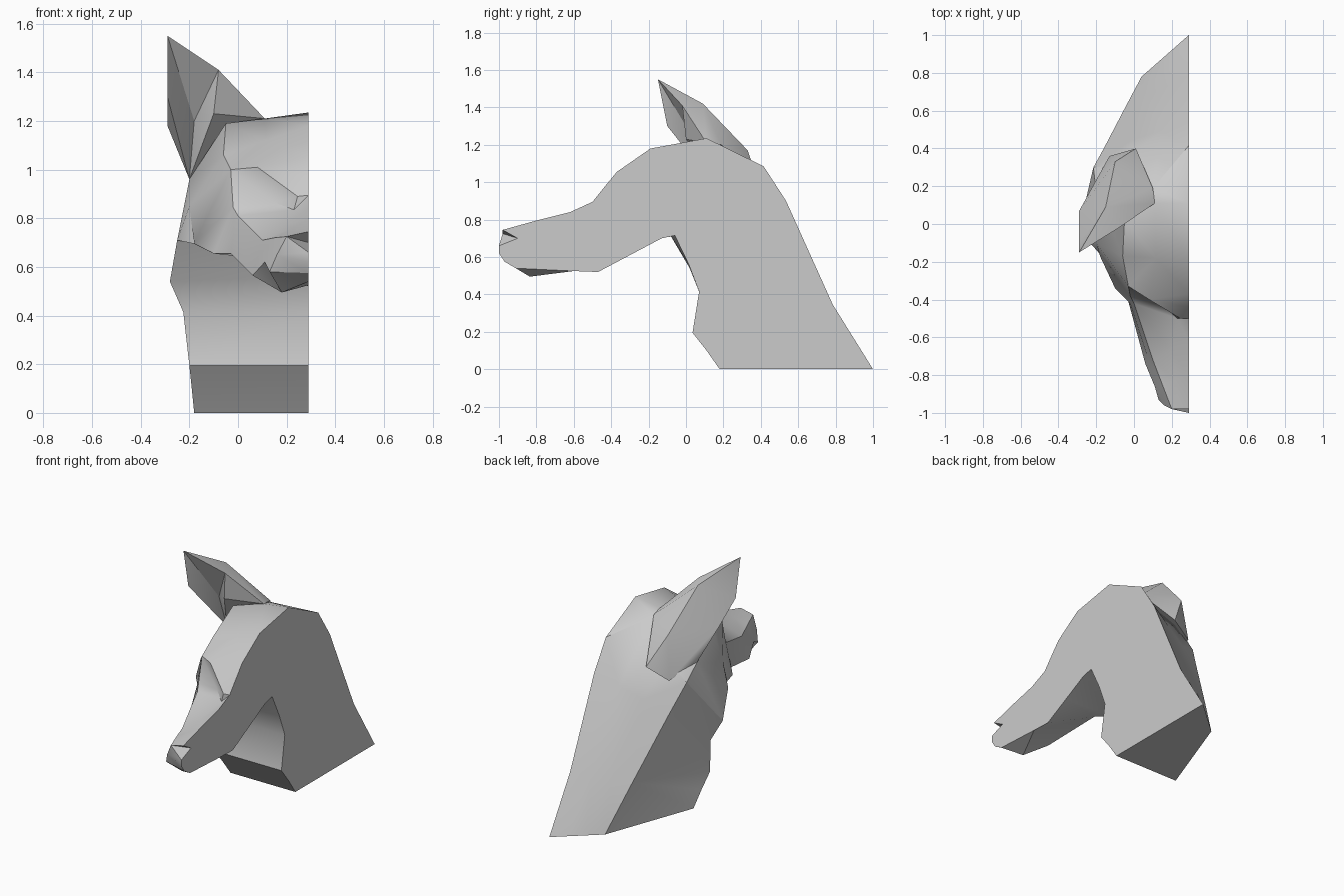
import bpy
import bmesh
import math
from mathutils import Vector

# Remove the default object only
default_cube = bpy.data.objects.get("Cube")
if default_cube:
    bpy.data.objects.remove(default_cube, do_unlink=True)

CUT_X = 0.29        # plane where the bust is sliced in half
SHARP_ANGLE = math.radians(35)

plain_grey = bpy.data.materials.new("plain_grey")
plain_grey.use_nodes = True
colour = (0.6, 0.6, 0.6, 1)
plain_grey.diffuse_color = colour
plain_grey.node_tree.nodes["Principled BSDF"].inputs["Base Color"].default_value = colour


def point(values):
    """Two values lie on the cutting plane, three are free in space."""
    return Vector((CUT_X, *values)) if len(values) == 2 else Vector(values)


def finish(name, bm):
    """Orient the faces, mark hard edges and make the object."""
    bmesh.ops.triangulate(bm, faces=[f for f in bm.faces if len(f.verts) == 4])
    bmesh.ops.recalc_face_normals(bm, faces=bm.faces[:])
    for face in bm.faces:
        face.smooth = True
    for edge in bm.edges:
        edge.smooth = edge.calc_face_angle(0) < SHARP_ANGLE
    mesh = bpy.data.meshes.new(name)
    bm.to_mesh(mesh)
    bm.free()
    mesh.materials.append(plain_grey)
    obj = bpy.data.objects.new(name, mesh)
    bpy.context.collection.objects.link(obj)
    return obj


def section(crown, brow, ridge, side, jaw, throat):
    """One rib of the half head; missing brow or ridge points are spaced evenly."""
    crown, side, jaw, throat = map(point, (crown, side, jaw, throat))
    if ridge is None:
        ridge = crown.lerp(side, 0.66)
    ridge = point(ridge)
    brow = crown.lerp(ridge, 0.5) if brow is None else point(brow)
    return [crown, brow, ridge, side, jaw, throat]


# Muzzle ribs, from the nose back to the cheek
muzzle = [
    section((-.98, .745), None, (.2, -.98, .725), (.16, -.96, .65), (.13, -.93, .58), (-.97, .575)),
    section((-.8, .795), None, (.15, -.85, .72), (.11, -.86, .62), (.18, -.835, .495), (-.91, .54)),
    section((-.62, .84), None, (.1, -.72, .71), (.08, -.73, .64), (.06, -.74, .565), (-.6, .525)),
    section((-.5, .895), (.23, -.5, .835), (0, -.42, .81), (-.02, -.42, .73), (-.03, -.41, .655), (-.47, .52)),
]

# Skull ribs, through the eye socket, brow, temple and crown
skull = [
    section((-.44, .97), (.245, -.5, .89), (.15, -.43, .865), (-.02, -.38, .845), (-.1, -.34, .655), (-.3, .61)),
    section((-.37, 1.055), (.08, -.4, 1.01), (-.03, -.33, 1), (-.18, -.17, .7), (-.18, -.16, .695), (-.13, .7)),
    section((-.19, 1.18), None, (-.06, -.17, 1.06), (-.2, -.1, .85), (-.25, -.08, .71), (-.06, .715)),
    section((.11, 1.235), (.11, .11, 1.21), (-.05, .02, 1.19), (-.2, .17, .96), (-.28, .02, .54), (.015, .56)),
]

# Neck ribs, from the nape down to the base
neck = [
    section((.415, 1.085), (.1, .19, 1.19), (-.08, .31, 1.0), (-.215, .3, .88), (-.225, .07, .415), (.07, .415)),
    section((.535, .9), None, None, (-.16, .4, .7), (-.2, .035, .195), (.035, .195)),
    section((.785, .345), None, None, (-.045, .62, .3), (-.19, .11, .1), (.11, .1)),
    section((1, 0), None, None, (.04, .78, 0), (-.18, .18, 0), (.18, 0)),
]


def build_head():
    bm = bmesh.new()
    ribs = [[bm.verts.new(p) for p in rib] for rib in muzzle + skull + neck]

    # Skin between neighbouring ribs
    for first, second in zip(ribs, ribs[1:]):
        for i in range(len(first) - 1):
            bm.faces.new((first[i], first[i + 1], second[i + 1], second[i]))

    # Nose front with the nostril notch
    crown, brow, ridge, side, jaw, throat = ribs[0]
    notch, tip, lip = [bm.verts.new(point(p)) for p in ((-.9, .7), (-1, .66), (-1, .62))]
    bm.faces.new((crown, brow, ridge, notch))
    bm.faces.new((ridge, tip, notch))
    bm.faces.new((ridge, side, lip, tip))
    bm.faces.new((side, jaw, throat, lip))

    # Flat base and flat sliced side
    bm.faces.new(ribs[-1])
    top_line = [rib[0] for rib in ribs]
    under_line = [rib[-1] for rib in reversed(ribs)]
    bm.faces.new(top_line + under_line + [lip, tip, notch])
    return finish("head_and_neck", bm)


def build_ear():
    bm = bmesh.new()
    corners = {
        "tip": (-.29, -.15, 1.55),
        "outer_rim": (-.29, -.1, 1.3),
        "outer_back": (-.29, .07, 1.18),
        "root": (-.2, .17, .96),
        "low_back": (-.13, .36, .89),
        "low_inner": (.01, .4, .96),
        "back_mid": (-.1, .33, 1.17),
        "back_top": (-.15, .09, 1.42),
        "nape": (.1, .19, 1.2),
        "inner_root": (.11, .11, 1.21),
        "inner_rim": (-.08, -.02, 1.41),
        "front_root": (-.1, 0, 1.23),
        "hollow": (-.18, .06, 1.2),
    }
    verts = {name: bm.verts.new(p) for name, p in corners.items()}

    # Back of the ear and the hidden underside
    panels = [
        "tip outer_rim back_top",
        "outer_rim outer_back back_top",
        "outer_rim root outer_back",
        "outer_back root low_back",
        "outer_back low_back back_mid back_top",
        "back_mid low_back low_inner",
        "back_mid low_inner nape back_top",
        "back_top nape inner_root inner_rim",
        "tip back_top inner_rim",
        "inner_rim inner_root front_root",
        "front_root inner_root nape low_inner low_back root",
    ]
    for panel in panels:
        bm.faces.new([verts[name] for name in panel.split()])

    # Sunken inside of the ear
    rim = "tip inner_rim front_root root outer_rim".split()
    for a, b in zip(rim, rim[1:] + rim[:1]):
        bm.faces.new((verts[a], verts[b], verts["hollow"]))
    return finish("ear", bm)


build_head()
build_ear()
